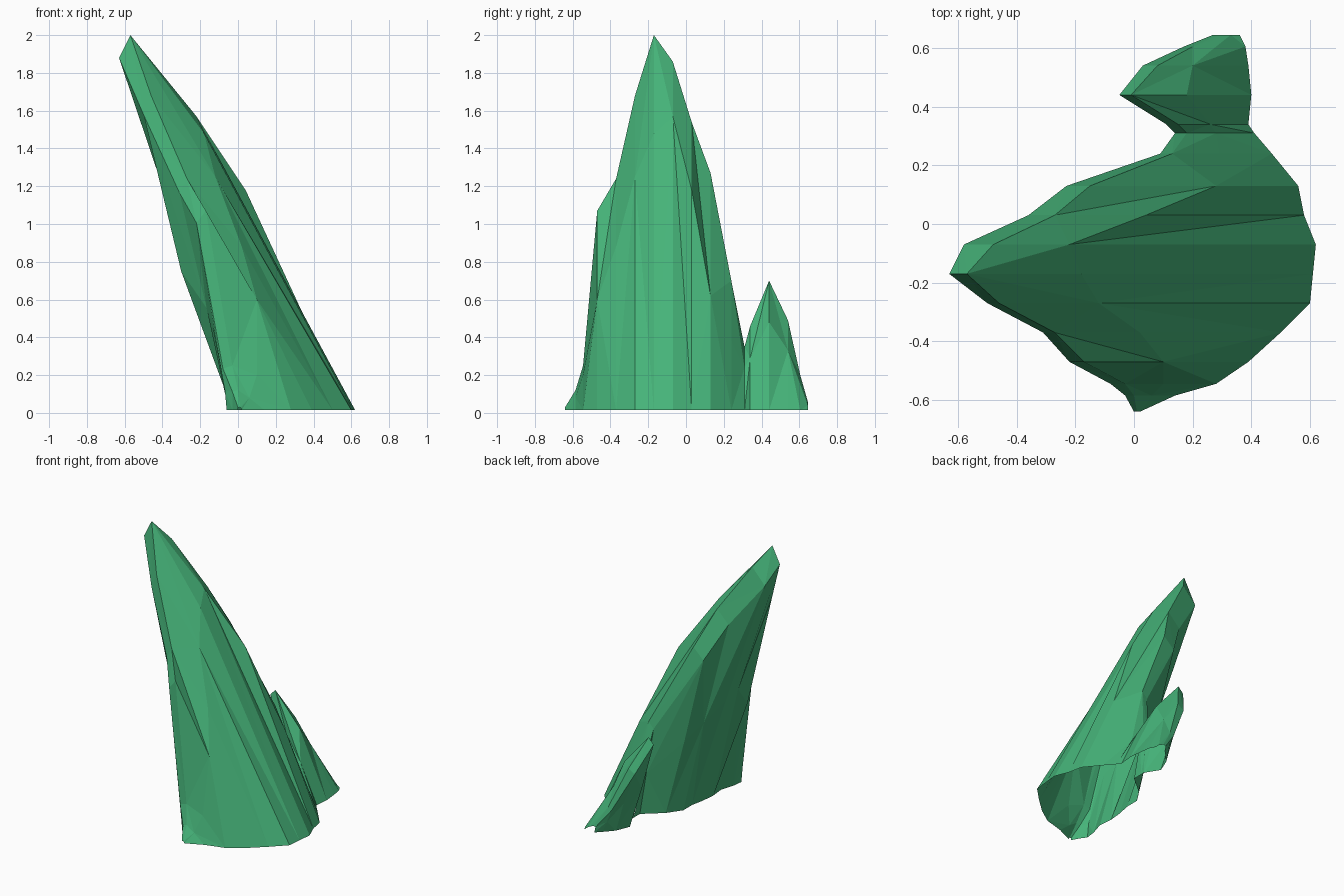
import bpy
import bmesh
import random

random.seed(4)
GROUND = 0.015

if "Cube" in bpy.data.objects:
    bpy.data.objects.remove(bpy.data.objects["Cube"], do_unlink=True)


def make_material(name, colour):
    material = bpy.data.materials.new(name)
    material.use_nodes = True
    material.diffuse_color = colour
    shader = next(n for n in material.node_tree.nodes if n.type == "BSDF_PRINCIPLED")
    shader.inputs["Base Color"].default_value = colour
    shader.inputs["Roughness"].default_value = 0.8
    return material


def slice_outline(rib, bulge):
    """Open outline of one leaning rib, from the left foot over the tip to the right foot."""
    y, (left_foot, right_foot), brow_x, (tip_x, tip_z), (shoulder_x, shoulder_z) = rib
    brow_z = tip_z * 0.94
    belly_x = left_foot + (brow_x - left_foot) * 0.47 + bulge
    return [
        (left_foot, y, GROUND),
        (belly_x, y, GROUND + (brow_z - GROUND) * 0.47),
        (brow_x, y, brow_z),
        (tip_x, y, tip_z),
        (shoulder_x, y, shoulder_z),
        (right_foot, y, GROUND),
    ]


def build_spire(name, ribs, material, bulges):
    """Skin the ribs into a faceted shell that is open underneath."""
    bm = bmesh.new()
    rows = []
    for index, rib in enumerate(ribs):
        bulge = bulges.get(index, random.uniform(-1, 1) * 0.012)
        if rib[3][1] < 0.3:
            bulge = 0
        rows.append([bm.verts.new(p) for p in slice_outline(rib, bulge)])

    # Triangles with alternating diagonals give the splintered facets
    for r, (near, far) in enumerate(zip(rows, rows[1:])):
        for i in range(len(near) - 1):
            a, b, c, d = near[i], near[i + 1], far[i + 1], far[i]
            if (r + i) % 2:
                triangles = ((a, b, c), (a, c, d))
            else:
                triangles = ((a, b, d), (b, c, d))
            for triangle in triangles:
                bm.faces.new(triangle)

    bmesh.ops.recalc_face_normals(bm, faces=bm.faces[:])
    # Make the shell face outwards: the highest face must not look down
    top = max(bm.faces, key=lambda f: f.normal.z ** 2 * f.calc_area())
    if top.normal.z < 0 and top.normal.x > 0 or top.normal.z > 0 and top.normal.x < 0:
        bmesh.ops.reverse_faces(bm, faces=bm.faces[:])

    mesh = bpy.data.meshes.new(name)
    bm.to_mesh(mesh)
    bm.free()
    mesh.materials.append(material)
    spire = bpy.data.objects.new(name, mesh)
    bpy.context.collection.objects.link(spire)
    return spire


crystal_green = make_material("crystal_green", (0.06, 0.45, 0.19, 1))

# Each rib: y, (left foot, right foot), brow x, (tip x, z), (shoulder x, z)
main_ribs = [
    (-0.64, (0, 0.02), 0, (0.01, 0.03), (0.015, 0.025)),
    (-0.585, (-0.03, 0.14), -0.03, (0, 0.12), (0.06, 0.08)),
    (-0.545, (-0.06, 0.28), -0.08, (-0.03, 0.25), (0.1, 0.2)),
    (-0.47, (-0.05, 0.39), -0.22, (-0.17, 1.07), (0.1, 0.6)),
    (-0.37, (-0.02, 0.5), -0.31, (-0.27, 1.24), (0.02, 0.88)),
    (-0.27, (-0.03, 0.6), -0.5, (-0.46, 1.68), (-0.12, 1.25)),
    (-0.17, (-0.02, 0.61), -0.63, (-0.57, 2), (-0.18, 1.48)),
    (-0.07, (0, 0.62), -0.58, (-0.48, 1.86), (-0.22, 1.57)),
    (0.03, (0, 0.58), -0.36, (-0.27, 1.54), (0.04, 1.18)),
    (0.13, (0.07, 0.56), -0.23, (-0.15, 1.27), (0.28, 0.62)),
    (0.24, (0.2, 0.47), 0.09, (0.13, 0.7), (0.29, 0.38)),
    (0.31, (0.2, 0.41), 0.14, (0.18, 0.35), (0.28, 0.24)),
]

side_ribs = [
    main_ribs[-1],
    (0.34, (0.2, 0.39), 0.11, (0.15, 0.46), (0.26, 0.29)),
    (0.44, (0.14, 0.4), -0.05, (-0.01, 0.7), (0.18, 0.48)),
    (0.54, (0.18, 0.39), 0.03, (0.08, 0.49), (0.2, 0.33)),
    (0.605, (0.24, 0.38), 0.17, (0.2, 0.2), (0.28, 0.15)),
    (0.645, (0.28, 0.36), 0.27, (0.29, 0.06), (0.33, 0.04)),
]

# The knobbly ledge under the lean sits on one rib of the main spire
build_spire("main_spire", main_ribs, crystal_green, {5: -0.05})
build_spire("side_spire", side_ribs, crystal_green, {0: 0})
